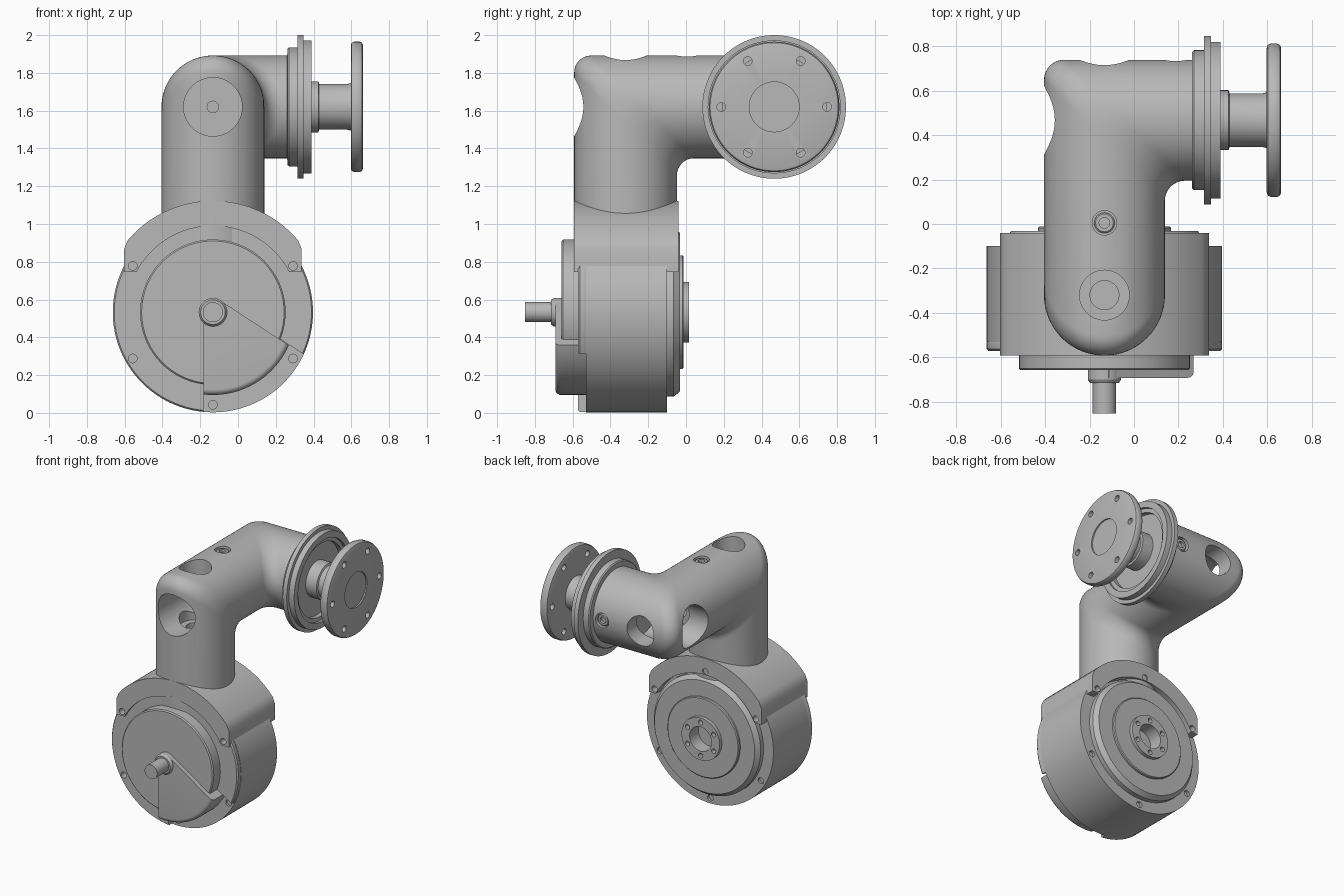
import bpy, bmesh
from math import sin, cos, pi, radians, acos
from mathutils import Vector

cube = bpy.data.objects.get("Cube")
if cube:
    bpy.data.objects.remove(cube, do_unlink=True)

grey = bpy.data.materials.new("machined grey")
grey.use_nodes = True
grey.diffuse_color = (0.48, 0.48, 0.48, 1)
grey.node_tree.nodes["Principled BSDF"].inputs["Base Color"].default_value = (0.48, 0.48, 0.48, 1)

X, Y, Z = Vector((1, 0, 0)), Vector((0, 1, 0)), Vector((0, 0, 1))
DRUM = Vector((-0.133, 0, 0.533))        # drum axis runs along y
ELBOW1 = Vector((-0.133, -0.32, 1.62))
ELBOW2 = Vector((-0.133, 0.467, 1.62))
TUBE_R = 0.272
parts = []


def finish(name, bm):
    bmesh.ops.remove_doubles(bm, verts=bm.verts, dist=1e-5)
    bmesh.ops.recalc_face_normals(bm, faces=bm.faces)
    mesh = bpy.data.meshes.new(name)
    bm.to_mesh(mesh)
    bm.free()
    mesh.materials.append(grey)
    obj = bpy.data.objects.new(name, mesh)
    bpy.context.collection.objects.link(obj)
    parts.append(obj)
    return obj


def skin(bm, loops):
    """Join equal vertex loops into a capped skin."""
    rows = [[bm.verts.new(p) for p in loop] for loop in loops]
    n = len(rows[0])
    for a, b in zip(rows, rows[1:]):
        for i in range(n):
            j = (i + 1) % n
            bm.faces.new((a[i], a[j], b[j], b[i]))
    bm.faces.new(rows[0])
    bm.faces.new(rows[-1])


def turn(bm, profile, origin, axis, n=96):
    """Turn (radius, distance) points round an axis."""
    u, v = {"x": (Y, Z), "y": (X, Z), "z": (X, Y)}[axis]
    w = {"x": X, "y": Y, "z": Z}[axis]
    skin(bm, [[origin + w * t + (u * cos(2 * pi * i / n) + v * sin(2 * pi * i / n)) * max(r, 0.002)
               for i in range(n)] for r, t in profile])


def lathe(name, profile, origin, axis, n=96):
    bm = bmesh.new()
    turn(bm, profile, origin, axis, n)
    return finish(name, bm)


def prism(name, outline, y0, y1):
    bm = bmesh.new()
    skin(bm, [[DRUM + X * x + Z * z + Y * y for x, z in outline] for y in (y0, y1)])
    return finish(name, bm)


def modify(obj, kind, **settings):
    mod = obj.modifiers.new(kind.lower(), kind)
    for key, value in settings.items():
        setattr(mod, key, value)
    bpy.context.view_layer.update()
    evaluated = obj.evaluated_get(bpy.context.evaluated_depsgraph_get())
    mesh = bpy.data.meshes.new_from_object(evaluated)
    obj.modifiers.clear()
    obj.data = mesh


def cut(targets, cutter):
    for obj in targets:
        modify(obj, "BOOLEAN", operation="DIFFERENCE", object=cutter, solver="EXACT")
    parts.remove(cutter)
    bpy.data.objects.remove(cutter, do_unlink=True)


def holes(radius, circle, t0, t1, origin, axis, start):
    """Cutter with six round holes on a bolt circle."""
    bm = bmesh.new()
    u, v = (Y, Z) if axis == "x" else (X, Z)
    for k in range(6):
        a = radians(start + 60 * k)
        turn(bm, [(radius, t0), (radius, t1)], origin + (u * cos(a) + v * sin(a)) * circle, axis, 20)
    return finish("bolt_cutter", bm)


def arc(radius, a0, a1, n):
    return [(radius * cos(a0 + (a1 - a0) * i / n), radius * sin(a0 + (a1 - a0) * i / n)) for i in range(n + 1)]


# Motor drum with its front ring
drum = lathe("drum", [(0.53, -0.53), (0.53, -0.10)], DRUM, "y", 128)
ring = lathe("front_ring", [(0.525, -0.525), (0.53, -0.535), (0.53, -0.562), (0.522, -0.572)], DRUM, "y", 128)
wedge = [(-0.05, 0), (0.02, 0.074), (0.08, 0.035), (0.72, -0.376), (0.6, -0.7), (-0.05, -0.7)]
cut([ring], prism("wedge_cutter", wedge, -0.7, -0.53))

# Upper housing that carries the arm
side = acos(0.47 / 0.59)
outline = [(0.47, 0.212), (0.47, 0.335)] + arc(0.59, side + 0.05, pi - side - 0.05, 48)
outline += [(-0.47, 0.335), (-0.47, 0.212)]
housing = prism("upper_housing", outline, -0.592, -0.04)
cut([housing], lathe("front_recess", [(0.457, -0.8), (0.457, -0.57)], DRUM, "y"))
cut([housing], lathe("back_recess", [(0.465, -0.102), (0.465, 0.2)], DRUM, "y"))
cut([drum, ring, housing], holes(0.023, 0.49, -0.75, -0.515, DRUM, "y", 30))
cut([drum, housing], holes(0.023, 0.49, -0.12, 0.1, DRUM, "y", 30))

# Front disc, wedge cover, hub and shaft
lathe("front_disc", [(0.385, -0.56), (0.385, -0.65), (0.377, -0.658)], DRUM, "y")
cover = prism("wedge_cover", [(-0.05, 0), (0.02, 0.074), (0.08, 0.035)] + arc(0.438, -0.41, -1.685, 32), -0.692, -0.525)
bm = bmesh.new()
bm.from_mesh(cover.data)
rim = [e for e in bm.edges if all(v.co.y < -0.69 and (v.co - DRUM).xz.length > 0.42 for v in e.verts)]
bmesh.ops.bevel(bm, geom=rim, offset=0.03, segments=5, profile=0.5, affect="EDGES")
bm.to_mesh(cover.data)
bm.free()
lathe("shaft", [(0.075, -0.65), (0.075, -0.70), (0.065, -0.715), (0.053, -0.715), (0.053, -0.852)], DRUM, "y", 48)

# Stepped output disc on the back
output = lathe("output_disc", [(0.447, -0.11), (0.447, -0.065), (0.42, -0.032), (0.3, -0.032), (0.3, -0.018),
                               (0.294, -0.012), (0.16, -0.012), (0.16, 0.015), (0.092, 0.015),
                               (0.092, -0.09), (0, -0.09)], DRUM, "y")
cut([output], holes(0.018, 0.126, -0.02, 0.1, DRUM, "y", 30))

# Arm: one round tube with two filleted right-angle elbows
FILLET, STEPS, SIDES = 0.09, 8, 96


def elbow(corner, d1, d2):
    centre = corner + (d2 - d1) * FILLET
    return [centre + (d1 * sin(a) - d2 * cos(a)) * FILLET
            for a in (pi / 2 * k / STEPS for k in range(STEPS + 1))]


lines = []
for i in range(SIDES):
    v, u = TUBE_R * cos(2 * pi * i / SIDES), TUBE_R * sin(2 * pi * i / SIDES)
    lines.append([Vector((ELBOW1.x + v, ELBOW1.y - u, 0.85))]
                 + elbow(ELBOW1 + X * v + (Z - Y) * u, Z, Y)
                 + elbow(ELBOW2 + (X - Y) * v + Z * u, Y, X)
                 + [Vector((0.29, ELBOW2.y - v, ELBOW2.z + u))])
bm = bmesh.new()
skin(bm, list(zip(*lines)))
arm = finish("arm_tube", bm)

# Access bores at each elbow: large on the next axis, small on the last one
for centre, axis, prior, sign in ((ELBOW1, "y", "z", 1), (ELBOW2, "x", "y", 1)):
    cut([arm], lathe("axial_bore", [(0.155, -0.5), (0.155, 0.16), (0.03, 0.16), (0.03, 0.24)], centre, axis, 64))
    cut([arm], lathe("cross_bore", [(0.112, 0.5), (0.112, -0.19), (0.065, -0.19), (0.065, -0.3)], centre, prior, 48))

# Counterbored screws in the arm
for centre, axis in ((ELBOW1 + Y * 0.325, "z"), (ELBOW2 + X * 0.32, "y")):
    cut([arm], lathe("screw_bore", [(0.055, 0.4), (0.055, 0.235)], centre, axis, 32))
    lathe("screw", [(0.046, 0.22), (0.046, 0.255), (0.04, 0.26), (0.024, 0.26), (0.024, 0.24), (0, 0.24)],
          centre, axis, 32)

# Wrist flange with a recessed face, spindle and end plate
WRIST = Vector((0, ELBOW2.y, ELBOW2.z))
lathe("wrist_flange", [(0.26, 0.26), (0.308, 0.262), (0.315, 0.27), (0.315, 0.314), (0.38, 0.314), (0.38, 0.347),
                       (0.352, 0.347), (0.352, 0.39), (0.305, 0.39), (0.305, 0.37), (0.275, 0.37),
                       (0.275, 0.335), (0, 0.335)], WRIST, "x", 128)
lathe("spindle", [(0.135, 0.32), (0.135, 0.425), (0.121, 0.43), (0.121, 0.58), (0.126, 0.6)], WRIST, "x", 64)
plate = lathe("end_plate", [(0.325, 0.597), (0.339, 0.602), (0.345, 0.615), (0.345, 0.645), (0.339, 0.657),
                            (0.325, 0.662), (0.132, 0.662), (0.132, 0.652), (0, 0.652)], WRIST, "x", 128)
cut([plate], holes(0.023, 0.28, 0.5, 0.8, WRIST, "x", 0))

# Smooth the round faces and keep the edges sharp
bpy.ops.object.select_all(action="DESELECT")
for obj in parts:
    obj.select_set(True)
bpy.context.view_layer.objects.active = parts[0]
bpy.ops.object.shade_smooth_by_angle(angle=radians(32))
